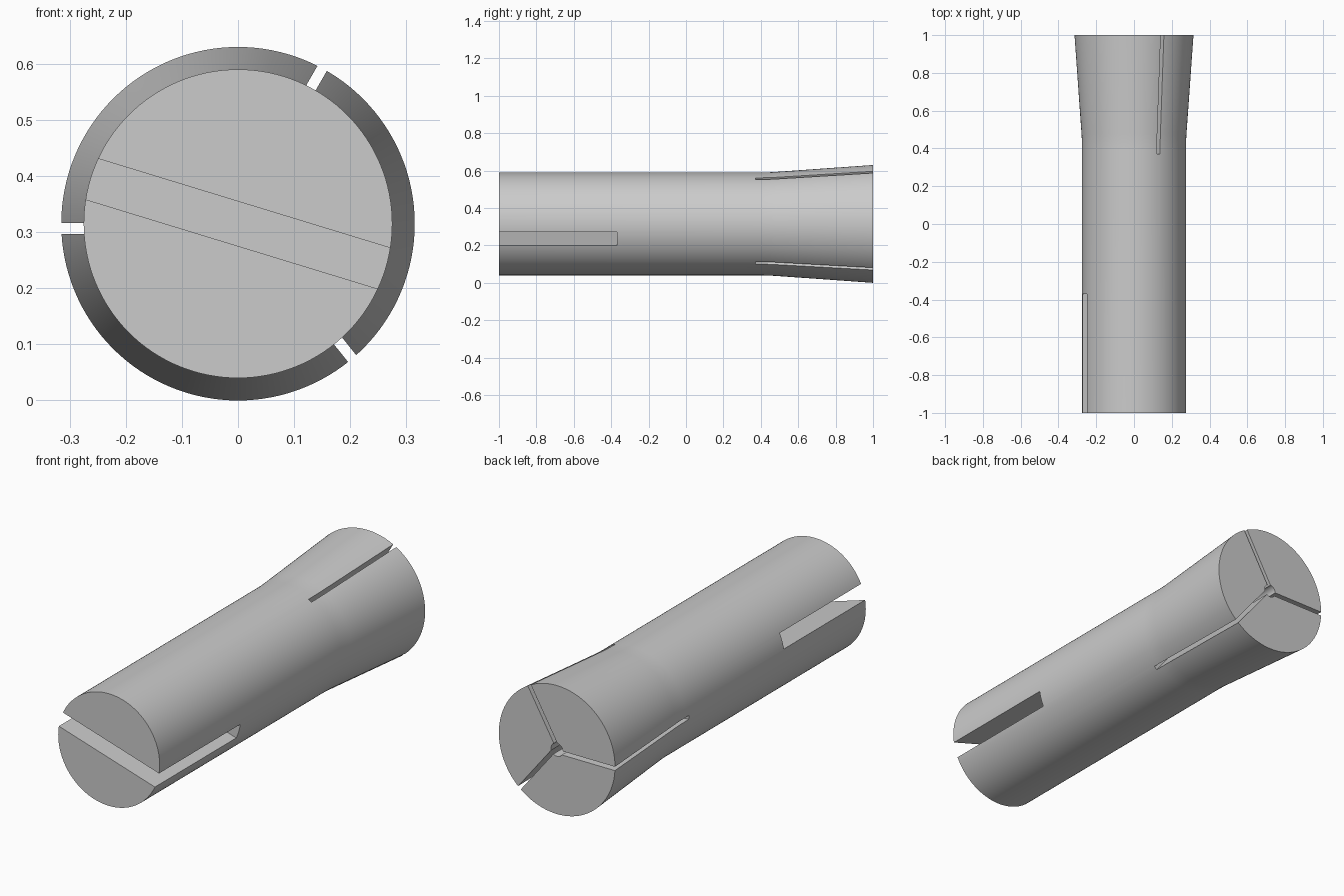
import bpy
import math
from mathutils import Matrix, Vector

cube = bpy.data.objects.get("Cube")
if cube:
    bpy.data.objects.remove(cube, do_unlink=True)

AXIS_Z = 0.315
SEGMENTS = 128

steel = bpy.data.materials.new("plain_grey")
steel.use_nodes = True
grey = (0.6, 0.6, 0.6, 1)
steel.diffuse_color = grey
steel.node_tree.nodes["Principled BSDF"].inputs["Base Color"].default_value = grey


def make_object(name, verts, faces):
    mesh = bpy.data.meshes.new(name)
    mesh.from_pydata(verts, [], faces)
    mesh.materials.append(steel)
    obj = bpy.data.objects.new(name, mesh)
    bpy.context.collection.objects.link(obj)
    return obj


def lathe(name, profile, segments):
    """Solid turned around the long axis from (y, radius) pairs."""
    verts, faces = [], []
    for y, r in profile:
        for i in range(segments):
            a = math.tau * i / segments
            verts.append((r * math.cos(a), y, AXIS_Z + r * math.sin(a)))
    for k in range(len(profile) - 1):
        for i in range(segments):
            j = (i + 1) % segments
            a, b = k * segments, (k + 1) * segments
            faces.append((a + i, b + i, b + j, a + j))
    faces.append(tuple(range(segments)))
    last = (len(profile) - 1) * segments
    faces.append(tuple(reversed(range(last, last + segments))))
    return make_object(name, verts, faces)


def slot_cutter(name, u, v, y, angle):
    """Box spanning u (radial), v (sideways) and y, turned about the axis."""
    turn = Matrix.Rotation(-math.radians(angle), 3, "Y")
    verts = [turn @ Vector((a, b, c)) + Vector((0, 0, AXIS_Z))
             for a in u for b in y for c in v]
    faces = [(0, 1, 3, 2), (4, 6, 7, 5), (0, 4, 5, 1),
             (2, 3, 7, 6), (0, 2, 6, 4), (1, 5, 7, 3)]
    return make_object(name, verts, faces)


# Turned body with a flared rear end
body = lathe("sleeve_body", [(-1, 0.275), (0.40, 0.275), (0.44, 0.2757),
                             (0.48, 0.278), (1, 0.315)], SEGMENTS)

# Wide driver slot in front, central bore and three slits behind
cutters = [slot_cutter("driver_slot", (-0.5, 0.5), (-0.038, 0.038),
                       (-1.2, -0.37), -17),
           lathe("rear_bore", [(0.37, 0.032), (1.2, 0.032)], 32)]
for angle in (180, 60, -51.3):
    cutters.append(slot_cutter("rear_slit", (0, 0.5), (-0.001, 0.018),
                               (0.371, 1.3), angle))

bpy.context.view_layer.objects.active = body
for cutter in cutters:
    cutter.hide_render = True
    cut = body.modifiers.new("cut", "BOOLEAN")
    cut.operation = "DIFFERENCE"
    cut.solver = "EXACT"
    cut.object = cutter
    bpy.ops.object.modifier_apply(modifier=cut.name)
    bpy.data.objects.remove(cutter, do_unlink=True)

# Smooth round surfaces, crisp edges
bpy.ops.object.select_all(action="DESELECT")
body.select_set(True)
bpy.ops.object.shade_smooth_by_angle(angle=math.radians(25))
